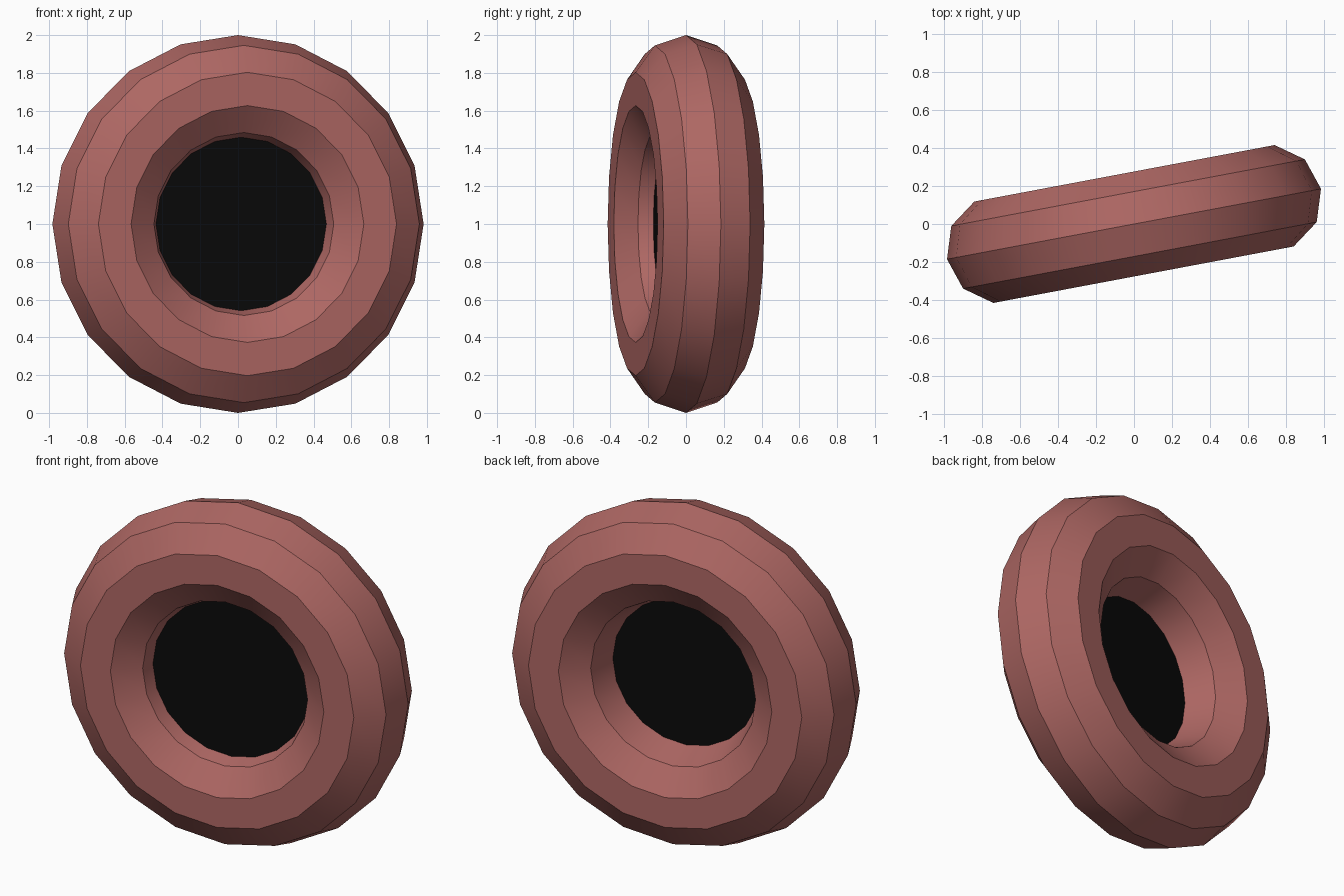
import bpy, math
from mathutils import Matrix

if "Cube" in bpy.data.objects:
    bpy.data.objects.remove(bpy.data.objects["Cube"])

YAW = math.radians(10.65)   # the ring is turned slightly about the vertical
MAJOR, MINOR = 0.715, 0.285
SIDES, TUBE = 20, 10


def material(name, rgb):
    m = bpy.data.materials.new(name)
    m.diffuse_color = (*rgb, 1)
    m.use_nodes = True
    m.node_tree.nodes["Principled BSDF"].inputs["Base Color"].default_value = m.diffuse_color
    return m


def place(name, mat, axial=0.0):
    """Stand the active primitive up, turn it, and shift it along its axle."""
    ob = bpy.context.object
    ob.name = name
    turn = Matrix.Rotation(YAW, 4, 'Z')
    # -90 degrees about X sends local +Z to +Y (the back)
    stand = Matrix.Rotation(-math.pi / 2, 4, 'X')
    ob.data.transform(Matrix.Translation((0, 0, 1)) @ turn
                      @ Matrix.Translation((0, axial, 0)) @ stand)
    ob.data.materials.append(mat)
    bpy.ops.object.shade_smooth_by_angle(angle=math.radians(30))
    return ob


# Rounded ring with a ten-sided tube
bpy.ops.mesh.primitive_torus_add(major_segments=SIDES, minor_segments=TUBE,
                                 major_radius=MAJOR, minor_radius=MINOR)
place("ring", material("clay_red", (0.42, 0.135, 0.125)))

# Dark plug closing the hole, set toward the front
FRONT, BACK = -0.09, 0.0
bpy.ops.mesh.primitive_cylinder_add(vertices=SIDES, radius=0.465, depth=BACK - FRONT)
place("center_plug", material("black", (0.003, 0.003, 0.003)), (FRONT + BACK) / 2)
